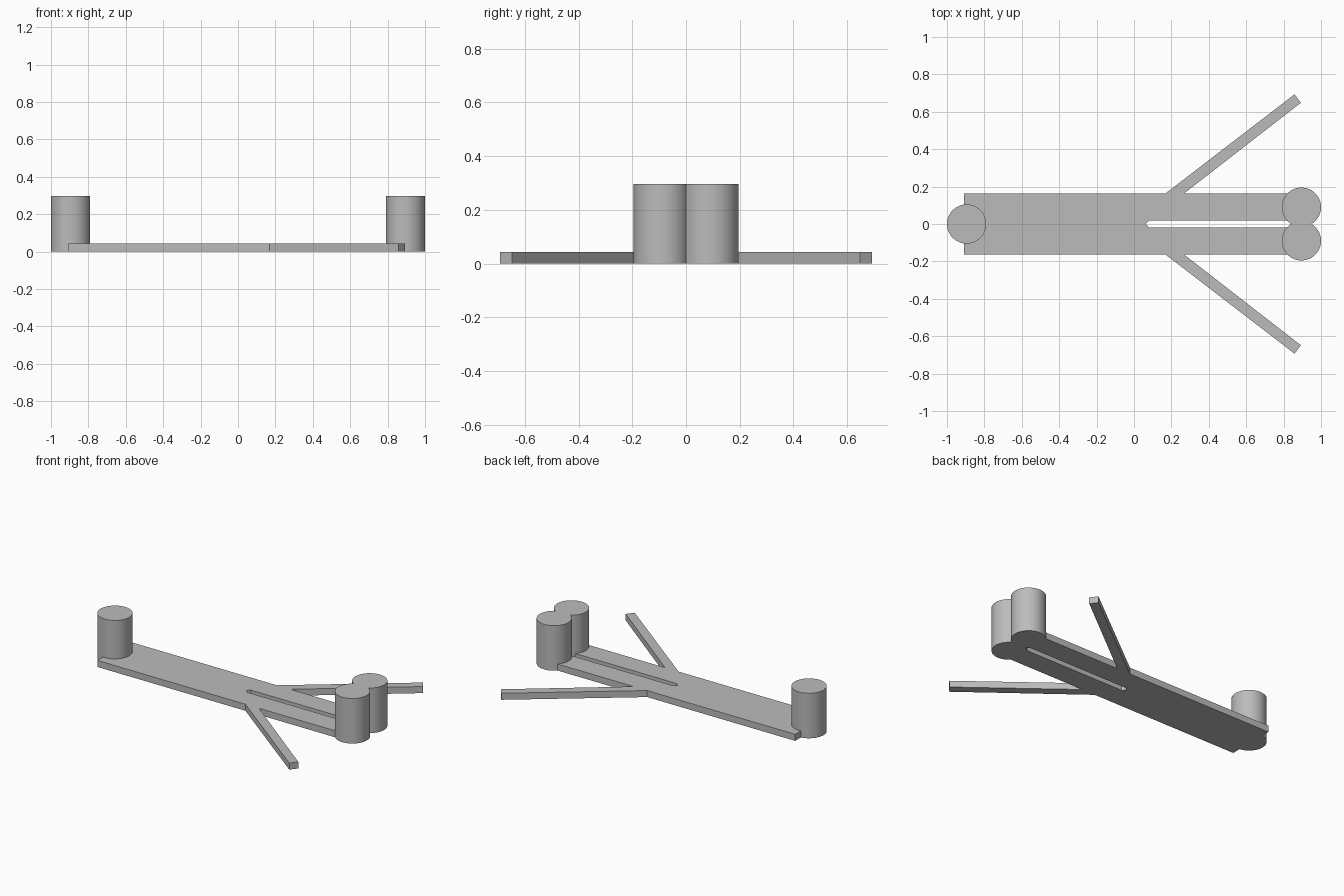
import bpy, bmesh, math

cube = bpy.data.objects.get("Cube")
if cube:
    bpy.data.objects.remove(cube, do_unlink=True)

GREY = (0.5, 0.5, 0.5, 1)
grey = bpy.data.materials.new("plain grey")
grey.use_nodes = True
grey.diffuse_color = GREY
grey.node_tree.nodes["Principled BSDF"].inputs["Base Color"].default_value = GREY

PLATE_H, POST_H = 0.043, 0.296
POST_X, POST_Y, POST_R = 0.895, 0.09, 0.105


def extrude_outline(name, outline, height, smooth=False):
    """Raise a closed flat outline into a solid standing on the ground."""
    bm = bmesh.new()
    face = bm.faces.new([bm.verts.new((x, y, 0)) for x, y in outline])
    top = bmesh.ops.extrude_face_region(bm, geom=[face])["geom"]
    verts = [v for v in top if isinstance(v, bmesh.types.BMVert)]
    bmesh.ops.translate(bm, verts=verts, vec=(0, 0, height))
    bmesh.ops.recalc_face_normals(bm, faces=bm.faces)
    mesh = bpy.data.meshes.new(name)
    bm.to_mesh(mesh)
    bm.free()
    mesh.materials.append(grey)
    obj = bpy.data.objects.new(name, mesh)
    bpy.context.collection.objects.link(obj)
    if smooth:
        bpy.ops.object.select_all(action="DESELECT")
        obj.select_set(True)
        bpy.context.view_layer.objects.active = obj
        bpy.ops.object.shade_smooth_by_angle(angle=math.radians(30))
    return obj


def arc(cx, cy, start, end, steps):
    """Points along a circular arc, both ends included."""
    angles = [start + (end - start) * i / steps for i in range(steps + 1)]
    return [(cx + POST_R * math.cos(a), cy + POST_R * math.sin(a)) for a in angles]


def mirrored(points):
    """The same points on the other side of the centre line, in reverse."""
    return [(x, -y) for x, y in reversed(points)]


# Flat plate with two splayed arms and a pointed slot between its two legs
half = [
    (0.062, 0), (0.08, 0.0185), (POST_X, 0.0185),   # slot
    (POST_X, 0.163), (0.267, 0.163),                # leg
    (0.892, 0.648), (0.858, 0.693), (0.168, 0.163), # arm
    (-0.908, 0.163),                                # rear corner
]
extrude_outline("base_plate", half + mirrored(half[1:]), PLATE_H)

# Single post at one end
extrude_outline("single_post", arc(-POST_X, 0, 0, math.tau, 48)[:-1], POST_H, True)

# Two merged posts at the other end, sharing one outline
meet = math.asin(POST_Y / POST_R)
lobe = arc(POST_X, POST_Y, -meet, math.pi + meet, 40)
extrude_outline("twin_posts", lobe + mirrored(lobe)[1:-1], POST_H, True)
